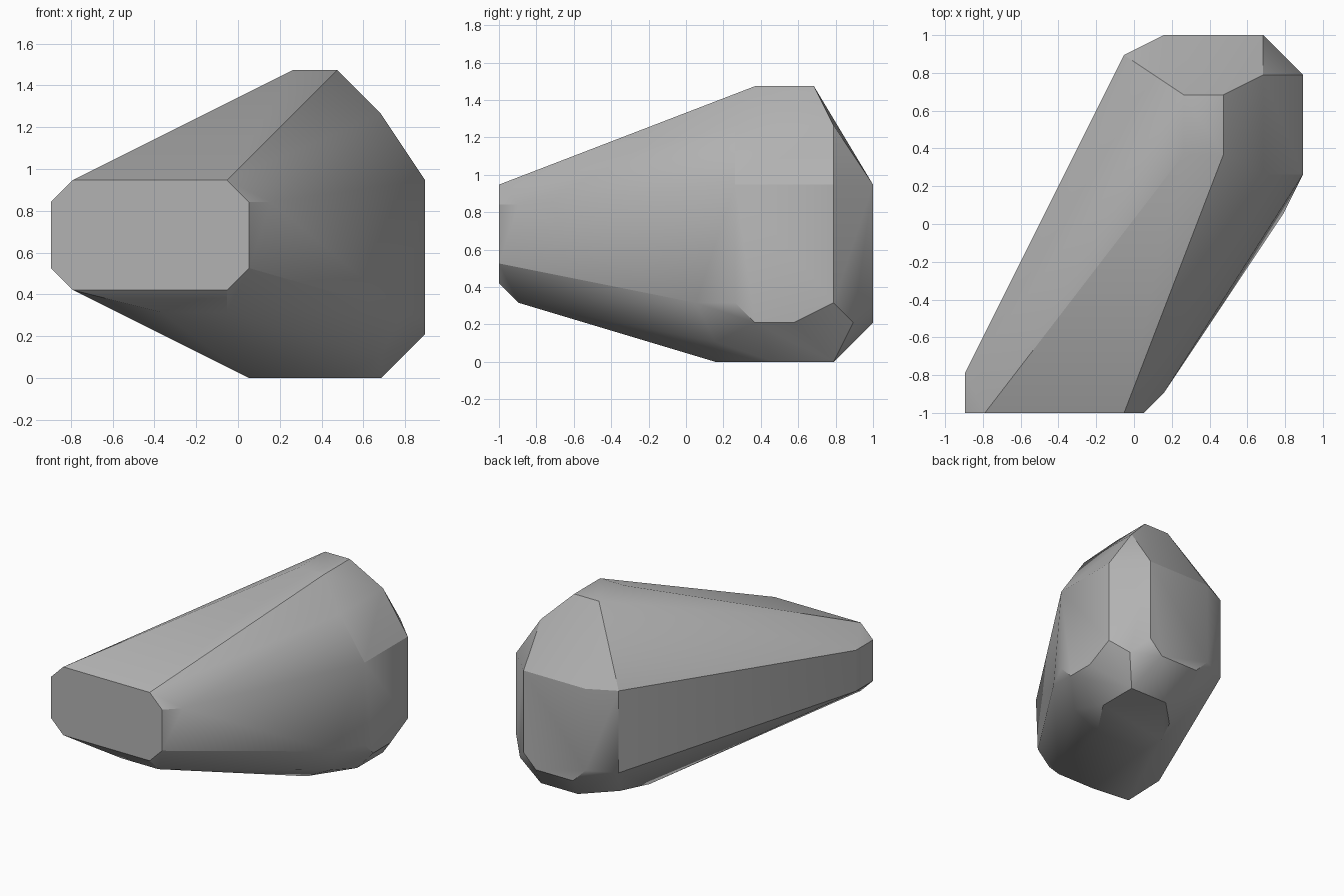
import bpy
import bmesh
import math

# Size of one step of the coarse lattice that all rock corners sit on
STEP = 2 / 19


def remove_default_cube():
    cube = bpy.data.objects.get("Cube")
    if cube:
        bpy.data.objects.remove(cube, do_unlink=True)


def make_material(name, color):
    material = bpy.data.materials.new(name)
    material.use_nodes = True
    material.diffuse_color = color
    shader = next(n for n in material.node_tree.nodes if n.type == "BSDF_PRINCIPLED")
    shader.inputs["Base Color"].default_value = color
    return material


def add_corners(bm, xs, ys, zs):
    """Add a corner for every combination of the lattice positions."""
    for x in xs:
        for y in ys:
            for z in zs:
                bm.verts.new(((x - 8.5) * STEP, y * STEP - 1, z * STEP))


def build_rock(name, facets, material):
    """Wrap the facet corners in one convex skin."""
    bm = bmesh.new()
    for xs, ys, zs in facets:
        add_corners(bm, xs, ys, zs)
    hull = bmesh.ops.convex_hull(bm, input=bm.verts[:])
    spare = {v for v in hull["geom_interior"] + hull["geom_unused"]
             if isinstance(v, bmesh.types.BMVert)}
    bmesh.ops.delete(bm, geom=list(spare), context="VERTS")

    # Merge coplanar triangles into clean flat facets
    bmesh.ops.dissolve_limit(bm, angle_limit=math.radians(0.5),
                             verts=bm.verts[:], edges=bm.edges[:])
    bmesh.ops.recalc_face_normals(bm, faces=bm.faces[:])

    mesh = bpy.data.meshes.new(name)
    bm.to_mesh(mesh)
    bm.free()
    mesh.materials.append(material)
    rock = bpy.data.objects.new(name, mesh)
    bpy.context.collection.objects.link(rock)

    # Soft shading over shallow creases, sharp edges elsewhere
    bpy.ops.object.select_all(action="DESELECT")
    rock.select_set(True)
    bpy.context.view_layer.objects.active = rock
    bpy.ops.object.shade_smooth_by_angle(angle=math.radians(30))
    return rock


# Front end: chamfered slab with the blunt right-hand edge
front_end = [
    ([1, 8], [0], [4, 9]),
    ([9], [0], [5, 8]),
    ([0], [0, 2], [5, 8]),
    ([10], [1], [8]),
]

# Left flank: wide face and its lower shoulder
left_flank = [
    ([17], [12, 17], [3, 9]),
    ([17], [13, 15], [2]),
    ([16], [10], [3]),
]

# Crown: small flat top with a step down towards the left flank
crown = [
    ([11, 13], [13, 16], [14]),
    ([15], [12, 17], [12]),
]

# Back end: chamfered face and the corners next to it
back_end = [
    ([10, 15], [19], [3, 9]),
    ([11, 14], [19], [2]),
    ([8], [18], [3, 9]),
    ([16], [18], [2]),
]

# Underside: flat base and the keel rising to the front
underside = [
    ([12, 15], [17], [0]),
    ([15], [14], [0]),
    ([10], [15], [0]),
    ([9], [11, 13], [0]),
    ([13], [11], [0]),
    ([15], [11], [1]),
    ([5, 8], [1], [3]),
]

remove_default_cube()
stone_grey = make_material("stone grey", (0.45, 0.45, 0.45, 1))
build_rock("rock", front_end + left_flank + crown + back_end + underside, stone_grey)
